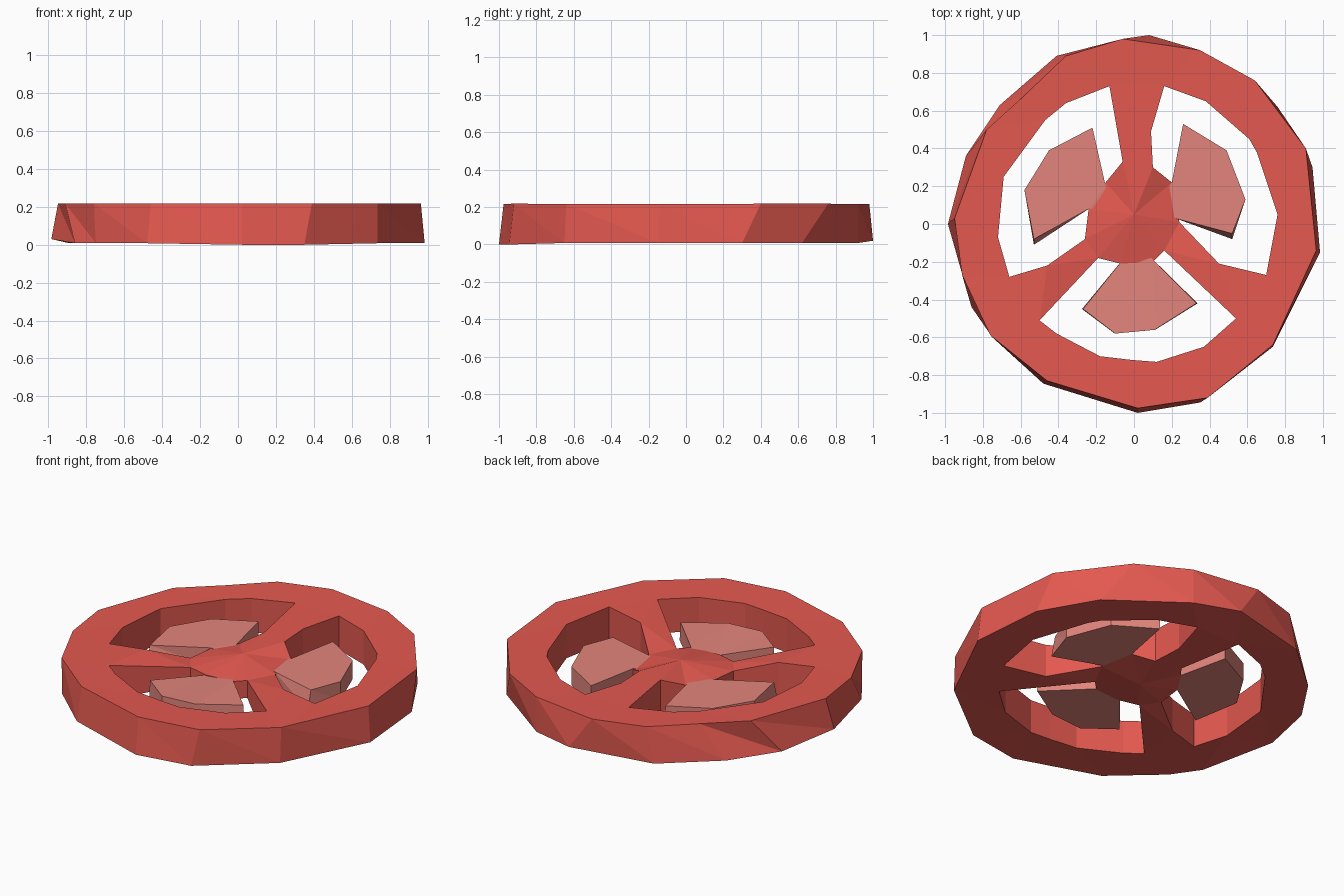
import bpy
from math import hypot
from mathutils import Vector
from mathutils.geometry import delaunay_2d_cdt

if "Cube" in bpy.data.objects:
    bpy.data.objects.remove(bpy.data.objects["Cube"])


def material(name, color):
    m = bpy.data.materials.new(name)
    m.diffuse_color = (*color, 1)
    m.use_nodes = True
    m.node_tree.nodes["Principled BSDF"].inputs["Base Color"].default_value = m.diffuse_color
    return m


def inside(p, loop):
    hit = False
    for (ax, ay), (bx, by) in zip(loop, loop[1:] + loop[:1]):
        if (ay > p.y) != (by > p.y) and p.x < ax + (p.y - ay) / (by - ay) * (bx - ax):
            hit = not hit
    return hit


def triangulate(points, loops):
    """Triangles inside the first loop and outside the other ones."""
    edges, start = [], 0
    for lp in loops:
        edges += [(start + i, start + (i + 1) % len(lp)) for i in range(len(lp))]
        start += len(lp)
    res = delaunay_2d_cdt([Vector(p) for p in points], edges, [], 0, 1e-5)
    verts, tris, origin = res[0], res[2], res[3]
    out = []
    for t in tris:
        c = sum((verts[i] for i in t), Vector((0, 0))) / 3
        if inside(c, loops[0]) and not any(inside(c, h) for h in loops[1:]):
            ids = [origin[i][0] for i in t]
            a, b, d = (Vector(points[i]) for i in ids)
            ids = ids if (b - a).cross(d - a) > 0 else ids[::-1]
            out.append(tuple(ids))
    return out


def slab(name, top_loops, bottom_loops, z_top, z_bottom, mat, extra=()):
    """Plate: first loop is the outline, further loops are holes."""
    top = [p for lp in top_loops for p in lp] + list(extra)
    bottom = [p for lp in bottom_loops for p in lp] + list(extra)
    n = len(top)
    faces = []
    for a, b, c in triangulate(top, top_loops):
        faces += [(a, b, c), (c + n, b + n, a + n)]
    start = 0
    for k, lp in enumerate(top_loops):
        m = len(lp)
        area = sum(lp[i - 1][0] * lp[i][1] - lp[i][0] * lp[i - 1][1] for i in range(m))
        for i in range(m):
            a, b = start + i, start + (i + 1) % m
            if (area < 0) == (k == 0):
                a, b = b, a
            faces += [(a, a + n, b + n), (a, b + n, b)]
        start += m
    mesh = bpy.data.meshes.new(name)
    mesh.from_pydata([(x, y, z_top(x, y)) for x, y in top]
                     + [(x, y, z_bottom(x, y)) for x, y in bottom], [], faces)
    mesh.materials.append(mat)
    obj = bpy.data.objects.new(name, mesh)
    bpy.context.collection.objects.link(obj)
    return obj


red = material("red", (0.775, 0.10, 0.08))
pale = material("pale_red", (0.76, 0.235, 0.20))

# Rim outline, top and bottom, hand-cut and slightly uneven
rim_top = [(-.06, .98), (.35, .92), (.64, .76), (.91, .40), (.965, -.14),
           (.735, -.64), (.39, -.92), (.02, -.975), (-.46, -.83), (-.76, -.59),
           (-.91, -.27), (-.95, .03), (-.78, .50), (-.57, .69), (-.36, .89)]
rim_bottom = [(.08, 1.0), (.35, .92), (.76, .62), (.945, .30), (.985, -.15),
              (.735, -.65), (.35, -.945), (.02, -1.0), (-.48, -.845), (-.75, -.60),
              (-.86, -.44), (-.985, 0), (-.89, .36), (-.71, .63), (-.41, .89)]

# Three openings between the spokes
right_hole = [(.16, .73), (.38, .65), (.61, .45), (.65, .38), (.76, .05), (.70, -.27),
              (.45, -.21), (.24, .01), (.20, .22), (.10, .30), (.09, .49)]
left_hole = [(-.13, .73), (-.36, .64), (-.47, .55), (-.69, .25), (-.72, -.07), (-.66, -.28),
             (-.46, -.22), (-.26, -.08), (-.24, .08), (-.15, .22), (-.06, .33)]
front_hole = [(-.19, -.18), (-.07, -.21), (.10, -.20), (.16, -.14), (.54, -.50), (.37, -.65),
              (.12, -.73), (-.01, -.72), (-.18, -.70), (-.41, -.58), (-.50, -.51)]
holes = [right_hole, left_hole, front_hole]


# The hub thins out where the pads meet it
def hub_edge(x, y):
    return .1 < hypot(x, y - .03) < .285


def frame_top(x, y):
    return .155 if hub_edge(x, y) else .202 + .016 * min(1, x * x + y * y)


def frame_bottom(x, y):
    if hub_edge(x, y):
        return .05
    return 0 if y < -.9 else .008 + .022 * (x < -.95) + .012 * (y > .95)


slab("wheel_frame", [rim_top] + holes, [rim_bottom] + holes,
     frame_top, frame_bottom, red, extra=[(0, .05)])

# Three recessed pads reaching out from the hub
pads = {
    "right_pad": [(.20, .22), (.26, .53), (.49, .39), (.59, .13), (.52, -.05), (.22, .03), (.12, .10)],
    "left_pad": [(-.24, .08), (-.53, -.08), (-.58, .18), (-.45, .39), (-.22, .51), (-.15, .20), (-.10, .10)],
    "front_pad": [(-.06, -.19), (-.27, -.45), (-.10, -.58), (.11, -.56), (.33, -.42), (.10, -.19), (.02, -.10)],
}
for name, outline in pads.items():
    if name == "front_pad":
        lower = [(x * 1.02, y) for x, y in outline]
    else:
        lower = [(x, y - .03 * (y < 0)) for x, y in outline]
    slab(name, [outline], [lower],
         lambda x, y: .15 if hypot(x, y) < .2 else .16, lambda x, y: .05, pale)
